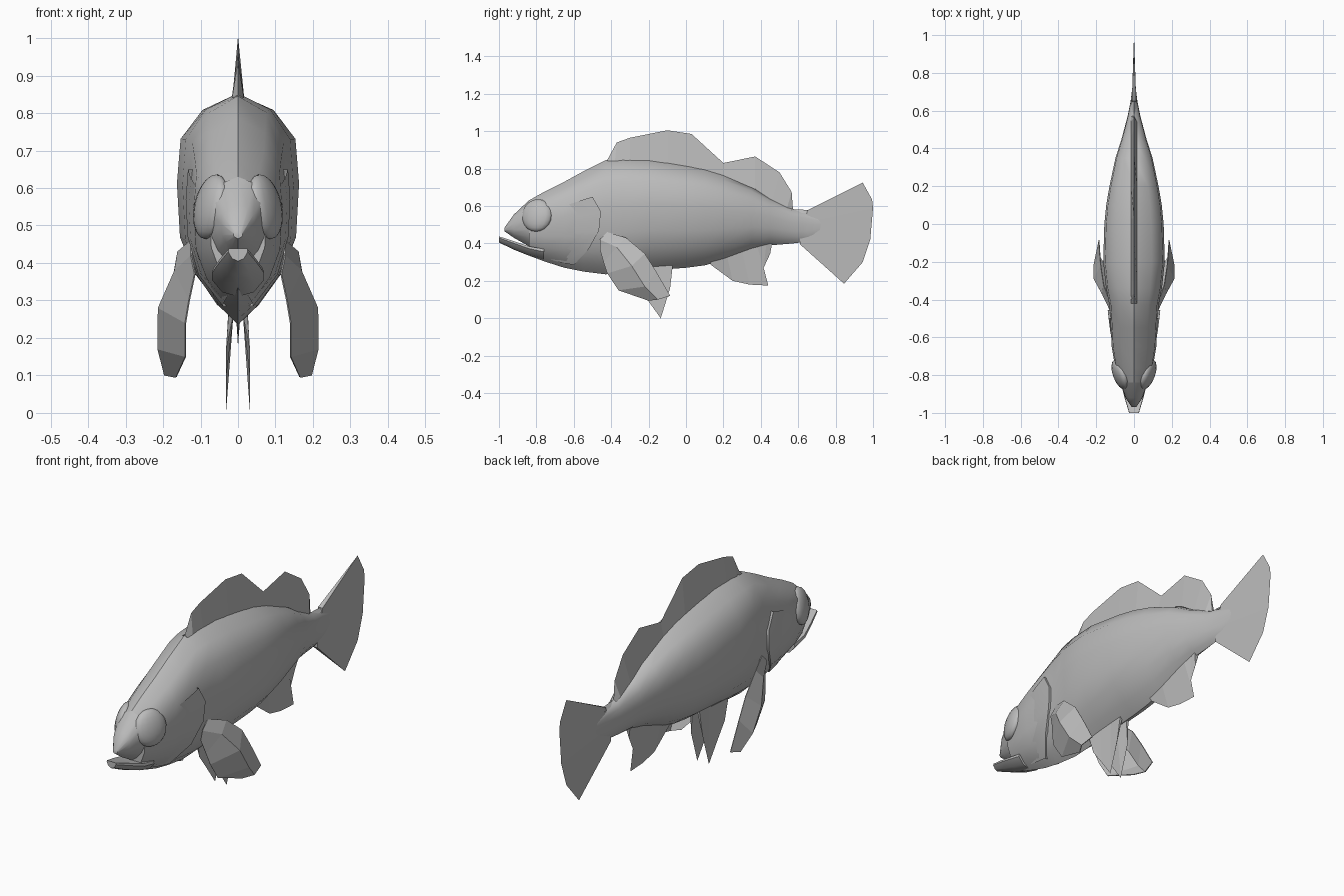
import bpy, bmesh, math
from mathutils import Vector

if "Cube" in bpy.data.objects:
    bpy.data.objects.remove(bpy.data.objects["Cube"])

grey = bpy.data.materials.new("fish_grey")
grey.diffuse_color = (0.5, 0.5, 0.5, 1)
grey.use_nodes = True
grey.node_tree.nodes["Principled BSDF"].inputs["Base Color"].default_value = grey.diffuse_color


def make(name, verts, faces, smooth=None):
    """Mesh object with outward normals and optional smoothing by angle."""
    me = bpy.data.meshes.new(name)
    me.from_pydata(verts, [], faces)
    bm = bmesh.new()
    bm.from_mesh(me)
    bmesh.ops.recalc_face_normals(bm, faces=bm.faces)
    bm.to_mesh(me)
    bm.free()
    me.materials.append(grey)
    ob = bpy.data.objects.new(name, me)
    bpy.context.collection.objects.link(ob)
    if smooth:
        bpy.ops.object.select_all(action='DESELECT')
        ob.select_set(True)
        bpy.context.view_layer.objects.active = ob
        bpy.ops.object.shade_smooth_by_angle(angle=math.radians(smooth))
    return ob


def grid_faces(rows, cols):
    return [(r * cols + c, r * cols + c + 1, (r + 1) * cols + c + 1, (r + 1) * cols + c)
            for r in range(rows - 1) for c in range(cols - 1)]


def loft(name, stations, section):
    """Mirrored half section swept along (y, bottom, top, half width)."""
    ring = section + [(-w, h) for w, h in section[-2:0:-1]]
    n = len(ring)
    verts = [(w * hw, y, zb + h * (zt - zb)) for y, zb, zt, hw in stations for w, h in ring]
    faces = [(s * n + i, s * n + (i + 1) % n, (s + 1) * n + (i + 1) % n, (s + 1) * n + i)
             for s in range(len(stations) - 1) for i in range(n)]
    faces += [tuple(range(n)), tuple(range(len(verts) - n, len(verts)))]
    return make(name, verts, faces, 42)


def fin(name, base, tip, t, x0=0, x1=0):
    """Wedge fin, thick at the base and sharp at the tip; points are (y, z)."""
    n = len(base)
    verts = [(x0 + t, y, z) for y, z in base] + [(x1, y, z) for y, z in tip]
    verts += [(x0 - t, y, z) for y, z in base]
    faces = grid_faces(3, n)
    faces += [(2 * n + i, 2 * n + i + 1, i + 1, i) for i in range(n - 1)]
    faces += [(0, n, 2 * n), (n - 1, 2 * n - 1, 3 * n - 1)]
    return make(name, verts, faces)


def lerp(pts, x):
    """Piecewise linear lookup in (x, value) pairs."""
    for (a, va), (b, vb) in zip(pts, pts[1:]):
        if x <= b:
            return va + (vb - va) * max(0, (x - a) / (b - a))
    return pts[-1][1]


# Body
SECTION = [(0, 0), (.38, .08), (.72, .2), (.95, .36), (1, .6), (.94, .8), (.58, .93), (0, 1)]
BODY = [(-.84, .335, .63, .075), (-.76, .305, .675, .1), (-.65, .27, .73, .118),
        (-.55, .25, .785, .123), (-.43, .235, .845, .13), (-.34, .24, .853, .148),
        (-.2, .255, .85, .163), (0, .27, .82, .157), (.1, .283, .8, .147),
        (.2, .31, .77, .13), (.35, .365, .705, .098), (.45, .39, .645, .066),
        (.57, .4, .585, .034), (.65, .41, .565, .018), (.76, .45, .53, .004)]
loft("body", BODY, SECTION)

# Jaws
loft("upper_jaw", [(-.97, .465, .485, .012), (-.92, .43, .555, .045), (-.84, .385, .63, .075)], SECTION)
loft("lower_jaw", [(-1, .405, .438, .026), (-.92, .367, .412, .05), (-.84, .335, .385, .07),
                   (-.76, .31, .37, .07)],
     [(0, 0), (.6, .2), (1, .75), (.95, 1), (0, 1)])

# Gill covers: raised plates that end in a curved rear edge
EDGE = [(-.5, .65), (-.455, .57), (-.465, .47), (-.52, .37), (-.6, .285)]
for side, label in ((1, "right"), (-1, "left")):
    verts = []
    for ye, ze in EDGE:
        zb, zt = (lerp([(s[0], s[k]) for s in BODY], ye) for k in (1, 2))
        f = (ze - zb) / (zt - zb)
        for dy, off in ((0, -.012), (0, .012), (-.07, .008), (-.16, -.004)):
            b, t, w = (lerp([(s[0], s[k]) for s in BODY], ye + dy) for k in (1, 2, 3))
            wide = w * lerp([(h, v) for v, h in SECTION], f) + off
            verts.append((side * wide, ye + dy, b + f * (t - b)))
    make(label + "_gill_cover", verts, grid_faces(len(EDGE), 4), 40)

    # Eye, flattened and turned a little forward and up
    bm = bmesh.new()
    bmesh.ops.create_uvsphere(bm, u_segments=16, v_segments=10, radius=1)
    turn = Vector((side, -.38, .22)).to_track_quat('X', 'Z')
    pts = [turn @ Vector((v.co.x * .036, v.co.y * .086, v.co.z * .088)) for v in bm.verts]
    pts = [p + Vector((side * .072, -.797, .55)) for p in pts]
    bm.verts.index_update()
    faces = [tuple(v.index for v in f.verts) for f in bm.faces]
    bm.free()
    make(label + "_eye", pts, faces, 60)

    # Pectoral fin, cupped: rows from root to tip, columns front to rear
    rows = [[(.115, -.46, .37), (.125, -.46, .42), (.125, -.42, .46)],
            [(.13, -.44, .3), (.168, -.37, .38), (.16, -.32, .43)],
            [(.14, -.42, .24), (.212, -.29, .28), (.175, -.22, .345)],
            [(.14, -.36, .15), (.213, -.22, .17), (.18, -.16, .25)],
            [(.165, -.2, .095), (.195, -.15, .1), (.185, -.085, .12)]]
    ob = make(label + "_pectoral_fin", [(side * x, y, z) for r in rows for x, y, z in r],
              grid_faces(5, 3))
    mod = ob.modifiers.new("thickness", 'SOLIDIFY')
    mod.thickness, mod.offset = .004, 0

    # Pelvic fin
    fin(label + "_pelvic_fin", [(-.3, .27), (-.22, .28), (-.14, .29), (-.07, .29)],
        [(-.26, .17), (-.2, .09), (-.135, .0), (-.085, .16)], .007, side * .018, side * .032)

# Dorsal fin
fin("dorsal_fin",
    [(-.42, .84), (-.38, .84), (-.3, .845), (-.1, .83), (.03, .808), (.2, .762),
     (.37, .69), (.46, .63), (.54, .59), (.57, .575)],
    [(-.42, .848), (-.37, .94), (-.3, .965), (-.1, 1.005), (.03, .985), (.2, .83),
     (.37, .865), (.5, .78), (.565, .675), (.572, .58)], .016)

# Tail fin
fin("tail_fin",
    [(.65, .578), (.64, .54), (.63, .51), (.62, .47), (.61, .43), (.61, .395)],
    [(.945, .725), (.995, .635), (1.0, .59), (.985, .42), (.945, .3), (.845, .185)], .012)
fin("tail_root", [(.56, .57), (.66, .56)], [(.57, .583), (.652, .579)], .012)

# Anal fin
fin("anal_fin", [(.13, .3), (.22, .33), (.3, .36), (.38, .39), (.43, .4), (.46, .4)],
    [(.13, .288), (.25, .2), (.34, .18), (.44, .175), (.415, .27), (.45, .345)], .012)
